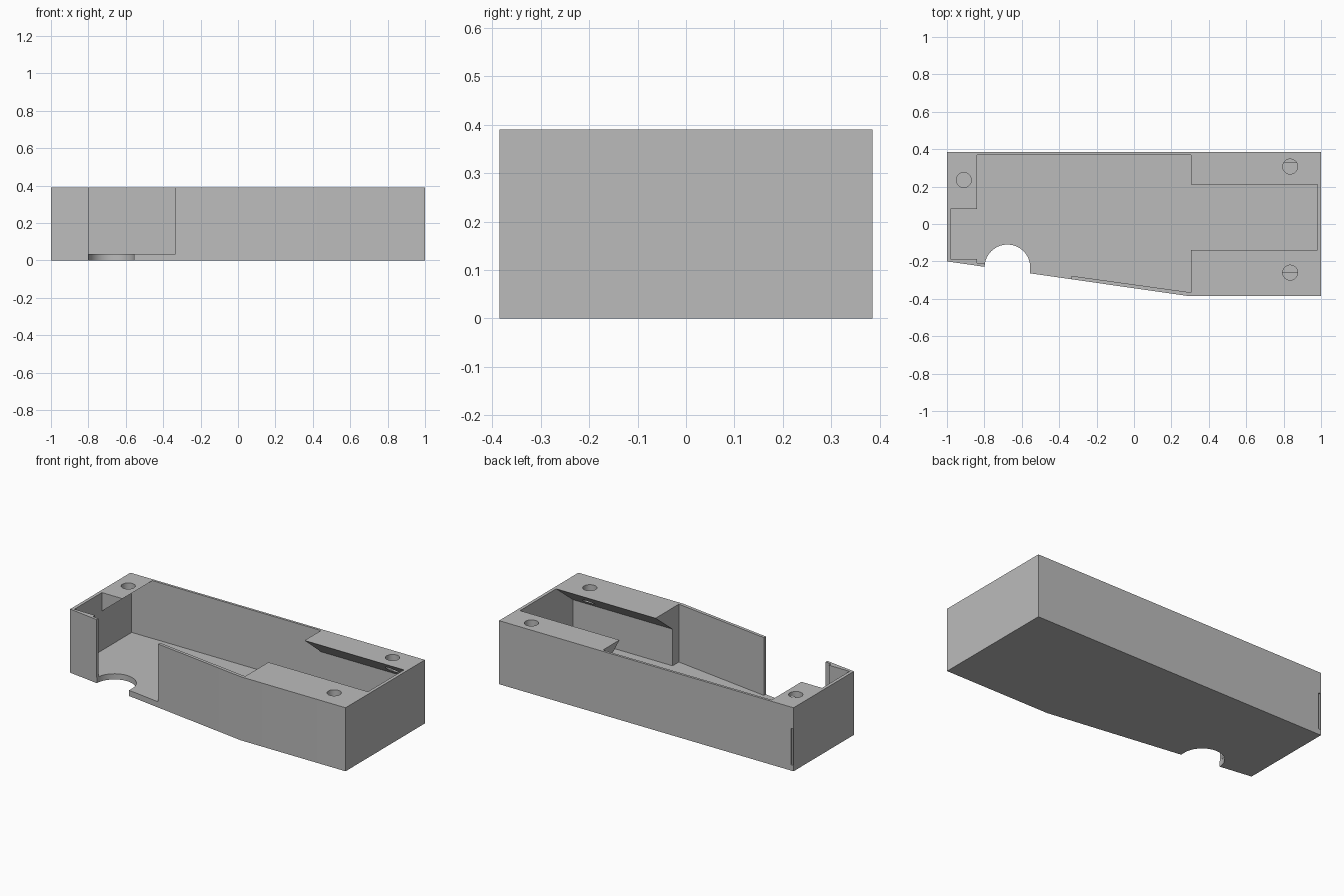
import bpy, bmesh, math
from mathutils import Vector

cube = bpy.data.objects.get("Cube")
if cube:
    bpy.data.objects.remove(cube, do_unlink=True)

TOP, FLOOR, ABOVE = 0.39, 0.035, 0.5

grey = bpy.data.materials.new("plain_grey")
grey.use_nodes = True
colour = (0.5, 0.5, 0.5, 1)
grey.diffuse_color = colour
grey.node_tree.nodes["Principled BSDF"].inputs["Base Color"].default_value = colour


def prism(name, profile, axis, lo, hi):
    """Extrude a flat 2D profile along the x, y or z axis."""
    place = {"x": lambda a, b: (lo, a, b),
             "y": lambda a, b: (a, lo, b),
             "z": lambda a, b: (a, b, lo)}[axis]
    step = Vector([(hi - lo) * (axis == c) for c in "xyz"])
    bm = bmesh.new()
    face = bm.faces.new([bm.verts.new(place(a, b)) for a, b in profile])
    ext = bmesh.ops.extrude_face_region(bm, geom=[face])["geom"]
    bmesh.ops.translate(bm, vec=step, verts=[g for g in ext if isinstance(g, bmesh.types.BMVert)])
    bmesh.ops.recalc_face_normals(bm, faces=bm.faces)
    mesh = bpy.data.meshes.new(name)
    bm.to_mesh(mesh)
    bm.free()
    mesh.materials.append(grey)
    obj = bpy.data.objects.new(name, mesh)
    bpy.context.collection.objects.link(obj)
    return obj


def rect(a0, a1, b0, b1):
    return [(a0, b0), (a1, b0), (a1, b1), (a0, b1)]


def disc(x, y, r, n=32):
    return [(x + r * math.cos(math.tau * i / n), y + r * math.sin(math.tau * i / n))
            for i in range(n)]


# Outer body with a slanted front side
case = prism("case_body", [(-1, 0.385), (-1, -0.2), (0.29, -0.385), (1, -0.385), (1, 0.385)],
             "z", 0, TOP)

cutters = [
    # Main pocket
    prism("main_pocket", [(-0.84, 0.37), (-0.84, -0.207), (0.305, -0.366), (0.305, 0.37)],
          "z", FLOOR, ABOVE),
    # Right bay, undercut beneath both sloping screw ledges
    prism("right_bay", [(-0.305, FLOOR), (0.369, FLOOR), (0.369, 0.26), (0.21, TOP), (0.21, ABOVE),
                        (-0.14, ABOVE), (-0.14, TOP), (-0.305, 0.26)], "x", 0.2, 0.98),
    # Left bay, open in front and undercut beneath the rear screw ledge
    prism("left_bay", rect(-0.98, -0.8, -0.187, 0.08), "z", FLOOR, ABOVE),
    prism("left_undercut", [(-0.98, FLOOR), (-0.8, FLOOR), (-0.8, ABOVE), (-0.84, ABOVE),
                            (-0.84, TOP), (-0.98, 0.276)], "y", 0.04, 0.369),
    # Opening in the front wall
    prism("front_opening", rect(-0.8, -0.335, -0.5, -0.2), "z", FLOOR, ABOVE),
    # Rounded notch through the floor
    prism("notch_round", disc(-0.677, -0.232, 0.122, 64), "z", -0.1, 0.2),
    prism("notch_mouth", rect(-0.799, -0.555, -0.5, -0.232), "z", -0.1, 0.2),
    # Narrow slot at the rear corner
    prism("rear_slot", rect(-0.996, -0.982, 0.374, 0.5), "z", FLOOR, 0.26),
]
# Screw holes
for x, y in [(-0.91, 0.235), (0.835, 0.307), (0.835, -0.26)]:
    cutters.append(prism("screw_hole", disc(x, y, 0.04), "z", TOP - 0.094, ABOVE))

for cutter in cutters:
    cutter.hide_render = True
    mod = case.modifiers.new(cutter.name, "BOOLEAN")
    mod.operation = "DIFFERENCE"
    mod.solver = "EXACT"
    mod.object = cutter

# Bake the cuts and drop the cutters
graph = bpy.context.evaluated_depsgraph_get()
baked = bpy.data.meshes.new_from_object(case.evaluated_get(graph))
case.modifiers.clear()
case.data = baked
for cutter in cutters:
    bpy.data.objects.remove(cutter, do_unlink=True)

# Smooth only the round walls
bpy.ops.object.select_all(action="DESELECT")
case.select_set(True)
bpy.context.view_layer.objects.active = case
bpy.ops.object.shade_smooth_by_angle(angle=math.radians(20))
